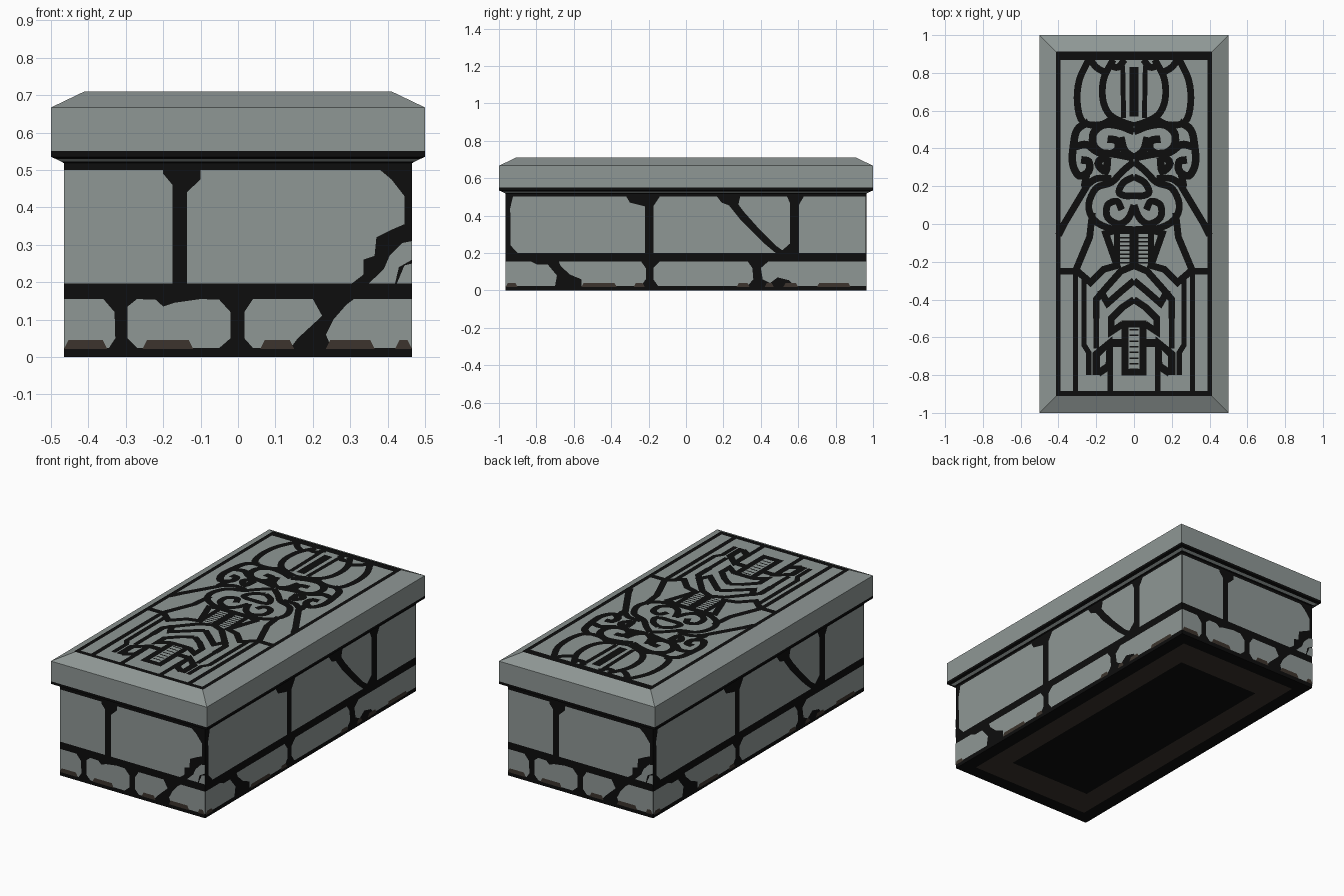
import bpy, bmesh
from mathutils import Vector


def material(name, rgb):
    m = bpy.data.materials.new(name)
    m.diffuse_color = (*rgb, 1)
    return m


STONE = material("grey stone", (0.275, 0.312, 0.302))
BLACK = material("black mortar", (0.004, 0.004, 0.004))
EARTH = material("brown earth", (0.045, 0.034, 0.026))
MATS = [STONE, BLACK, EARTH]


def finish(name, bm):
    me = bpy.data.meshes.new(name)
    bm.to_mesh(me)
    bm.free()
    for m in MATS:
        me.materials.append(m)
    ob = bpy.data.objects.new(name, me)
    bpy.context.collection.objects.link(ob)
    return ob


def loft(name, rings, bands, cap_mats):
    """Rectangular rings (half x, half y, z) joined bottom to top."""
    bm = bmesh.new()
    loops = [[bm.verts.new((sx * x, sy * y, z)) for sx, sy in ((-1, -1), (1, -1), (1, 1), (-1, 1))]
             for x, y, z in rings]
    for a, b, mat in zip(loops, loops[1:], bands):
        for i in range(4):
            j = (i + 1) % 4
            bm.faces.new((a[i], a[j], b[j], b[i])).material_index = mat
    bm.faces.new(loops[0][::-1]).material_index = cap_mats[0]
    bm.faces.new(loops[-1]).material_index = cap_mats[1]
    return finish(name, bm)


# Chest with the brown ring underneath, and the overhanging lid
loft("chest", [(.265, .72, 0), (.387, .887, 0), (.465, .965, 0), (.465, .965, .52)],
     [2, 1, 1], (1, 1))
loft("lid", [(.465, .965, .518), (.472, .972, .522), (.486, .986, .529), (.5, 1, .535),
             (.5, 1, .55), (.5, 1, .667), (.41, .91, .71)], [1, 0, 1, 1, 0, 0], (1, 0))


def plate(bm, pts, normal, mat):
    f = bm.faces.new([bm.verts.new(p) for p in pts])
    f.material_index = mat
    f.normal_update()
    if f.normal.dot(normal) < 0:
        f.normal_flip()


def wall(name, side, polys, mat=0, d=.002):
    """Flat plates on one wall, repeated on the opposite wall turned half round."""
    bm = bmesh.new()
    for s in (1, -1):
        for poly in polys:
            if side == "front":
                plate(bm, [(s * u, -s * (.965 + d), z) for u, z in poly], Vector((0, -s, 0)), mat)
            else:
                plate(bm, [(s * (.465 + d), s * u, z) for u, z in poly], Vector((s, 0, 0)), mat)
    finish(name, bm)


def patches(spans, z0, z1):
    return [[(a, z0), (b, z0), (b - .012, z1), (a + .012, z1)] for a, b in spans]


# Stones of the short walls
wall("end_upper_stones", "front", [
    [(-.465, .197), (-.175, .197), (-.175, .46), (-.2, .49), (-.2, .5), (-.465, .5)],
    [(-.137, .197), (.305, .197), (.335, .22), (.335, .26), (.365, .27), (.37, .32), (.41, .34),
     (.445, .355), (.445, .43), (.41, .475), (.38, .5), (-.1, .5), (-.1, .475), (-.137, .44)],
    [(.35, .197), (.42, .197), (.43, .24), (.465, .26), (.465, .31), (.44, .305), (.405, .27), (.39, .235)],
    [(.425, .197), (.465, .197), (.465, .25), (.445, .245)]])
wall("end_lower_stones", "front", [
    [(-.465, .155), (-.36, .155), (-.33, .12), (-.328, .05), (-.345, .024), (-.465, .024)],
    [(-.295, .135), (-.27, .155), (-.22, .153), (-.2, .135), (-.17, .145), (-.1, .155), (-.05, .153),
     (-.02, .12), (-.02, .05), (-.05, .024), (-.27, .024), (-.295, .05)],
    [(.017, .12), (.04, .155), (.2, .155), (.225, .11), (.16, .05), (.14, .024), (.04, .024), (.017, .05)],
    [(.29, .14), (.31, .155), (.465, .155), (.465, .024), (.25, .024), (.235, .06), (.255, .1)]])
wall("end_earth_patches", "front",
     patches([(-.465, -.35), (-.255, -.12), (.06, .15), (.235, .365), (.42, .465)], .022, .046), 2, .004)

# Stones of the long walls
wall("side_upper_stones", "right", [
    [(-.925, .503), (-.32, .503), (-.3, .47), (-.22, .45), (-.22, .2), (-.9, .2), (-.937, .24), (-.94, .44)],
    [(-.175, .2), (-.175, .45), (-.14, .503), (.165, .503), (.19, .47), (.23, .455), (.29, .38),
     (.35, .32), (.42, .25), (.48, .2)],
    [(.29, .503), (.54, .503), (.555, .47), (.555, .25), (.515, .215), (.48, .24), (.39, .33),
     (.31, .42), (.28, .46)],
    [(.605, .2), (.605, .46), (.63, .503), (.96, .503), (.96, .2)]])
wall("side_lower_stones", "right", [
    [(-.965, .155), (-.83, .155), (-.8, .14), (-.74, .14), (-.69, .08), (-.7, .025), (-.965, .025)],
    [(-.68, .155), (-.24, .155), (-.215, .12), (-.215, .06), (-.24, .025), (-.56, .025), (-.56, .06),
     (-.62, .085), (-.67, .13)],
    [(-.175, .12), (-.14, .155), (.33, .155), (.355, .12), (.36, .06), (.33, .025), (-.15, .025), (-.175, .06)],
    [(.4, .12), (.44, .155), (.965, .155), (.965, .025), (.58, .025), (.55, .055), (.49, .07),
     (.45, .04), (.41, .06)]])
wall("side_earth_patches", "right",
     patches([(-.965, -.9), (-.56, -.37), (-.28, -.22), (.27, .34), (.42, .47), (.52, .6), (.7, .88)],
              .018, .04), 2, .004)


def smooth(pts, n=4):
    """Catmull-Rom curve through the points."""
    p = [Vector(q) for q in pts]
    p = [2 * p[0] - p[1]] + p + [2 * p[-1] - p[-2]]
    out = []
    for a, b, c, d in zip(p, p[1:], p[2:], p[3:]):
        for k in range(n):
            t = k / n
            out.append(.5 * (2 * b + (c - a) * t + (2 * a - 5 * b + 4 * c - d) * t * t
                             + (3 * b - a - 3 * c + d) * t ** 3))
    return out + [p[-2]]


def carve(name, lines, w=.036, curved=False):
    """Black grooves on the lid top as flat ribbons, mirrored across x."""
    bm = bmesh.new()
    for line in lines:
        pts = smooth(line) if curved else [Vector(q) for q in line]
        left, right = [], []
        for i, p in enumerate(pts):
            t0 = (p - pts[i - 1]).normalized() if i else (pts[1] - p).normalized()
            t1 = (pts[i + 1] - p).normalized() if i < len(pts) - 1 else t0
            t = (t0 + t1).normalized()
            n = Vector((-t.y, t.x)) * (w / 2 / max(t.dot(t1), .5))
            left.append(p + n)
            right.append(p - n)
        for s in (1, -1):
            for i in range(len(pts) - 1):
                quad = (left[i], left[i + 1], right[i + 1], right[i])
                plate(bm, [(s * q.x, q.y, .712) for q in quad], Vector((0, 0, 1)), 1)
    finish(name, bm)


# Border around the carved top
carve("carved_border_sides", [[(.402, -.91), (.402, .91)]], .024)
carve("carved_border_top", [[(0, .89), (.41, .89)]], .044)
carve("carved_border_bottom", [[(0, -.897), (.41, -.897)]], .028)

# Crown
carve("carved_crown", [
    [(.11, .87), (.16, .77), (.165, .66), (.13, .58), (.06, .54), (0, .52)],
    [(.24, .87), (.29, .76), (.3, .64), (.27, .54), (.18, .525), (.11, .56)],
    [(.15, .8), (.2, .83), (.23, .87)],
    [(.05, .87), (.085, .83), (.13, .84)]], curved=True)
carve("carved_crown_bars", [[(.06, .84), (.055, .56)], [(.012, .83), (.012, .57)]], .026)

# Face with scrolls
carve("carved_brow", [
    [(0, .49), (.08, .52), (.16, .525), (.215, .48), (.21, .41), (.15, .37), (.09, .39), (.09, .44), (.14, .45)],
    [(.24, .54), (.3, .5), (.32, .42), (.325, .32), (.29, .255), (.24, .28), (.24, .33), (.28, .34)],
    [(0, .35), (.05, .39), (.07, .46)],
    [(0, .35), (.1, .37), (.19, .38), (.25, .42), (.31, .41)],
    [(.15, .37), (.19, .32), (.15, .28), (.14, .35)]], .04, True)
carve("carved_cheeks", [
    [(0, .33), (.06, .28), (.12, .22), (.2, .19), (.24, .1), (.21, .02), (.12, -.025), (0, -.03)],
    [(0, .25), (.055, .22), (.08, .17), (.05, .15), (0, .15)],
    [(0, .1), (.03, .03), (.08, .0), (.14, .035), (.14, .1), (.09, .12), (.065, .075)],
    [(.12, .24), (.2, .24), (.26, .2), (.25, .26)]], .036, True)

# Shoulders, arms and robe
carve("carved_arms", [
    [(.25, .2), (.31, .1), (.37, 0), (.4, -.06)],
    [(.22, .06), (.235, -.07), (.31, -.25), (.4, -.25)],
    [(.09, -.03), (.15, -.05), (.09, -.22), (.16, -.24), (.23, -.31), (.3, -.25)],
    [(0, -.22), (.07, -.25), (.15, -.34), (.2, -.4), (.2, -.5)],
    [(0, -.3), (.06, -.35), (.14, -.42), (.18, -.35)],
    [(0, -.4), (.06, -.44), (.12, -.5), (.12, -.57), (.06, -.53)]])
carve("carved_robe_folds", [
    [(.31, -.25), (.31, -.89)], [(.265, -.27), (.265, -.64), (.24, -.68), (.24, -.8)],
    [(.2, -.4), (.2, -.66)], [(.125, -.74), (.125, -.89)]], .028)
carve("carved_hem", [
    [(.2, -.8), (.2, -.69), (.13, -.63), (.13, -.75), (.19, -.79)],
    [(.13, -.63), (.06, -.63)]], .04)

# Ribbed chest panel and sword
carve("carved_panel_rails", [[(.09, -.02), (.09, -.22)], [(.008, -.03), (.008, -.22)]], .03)
carve("carved_panel_ribs", [[(.02, -.05 - .022 * i), (.08, -.05 - .022 * i)] for i in range(8)], .008)
carve("carved_sword_outline", [[(0, -.53), (.048, -.53), (.048, -.785), (0, -.785)]], .036)
carve("carved_sword_ribs", [[(0, -.56 - .03 * i), (.025, -.56 - .03 * i)] for i in range(8)], .008)
